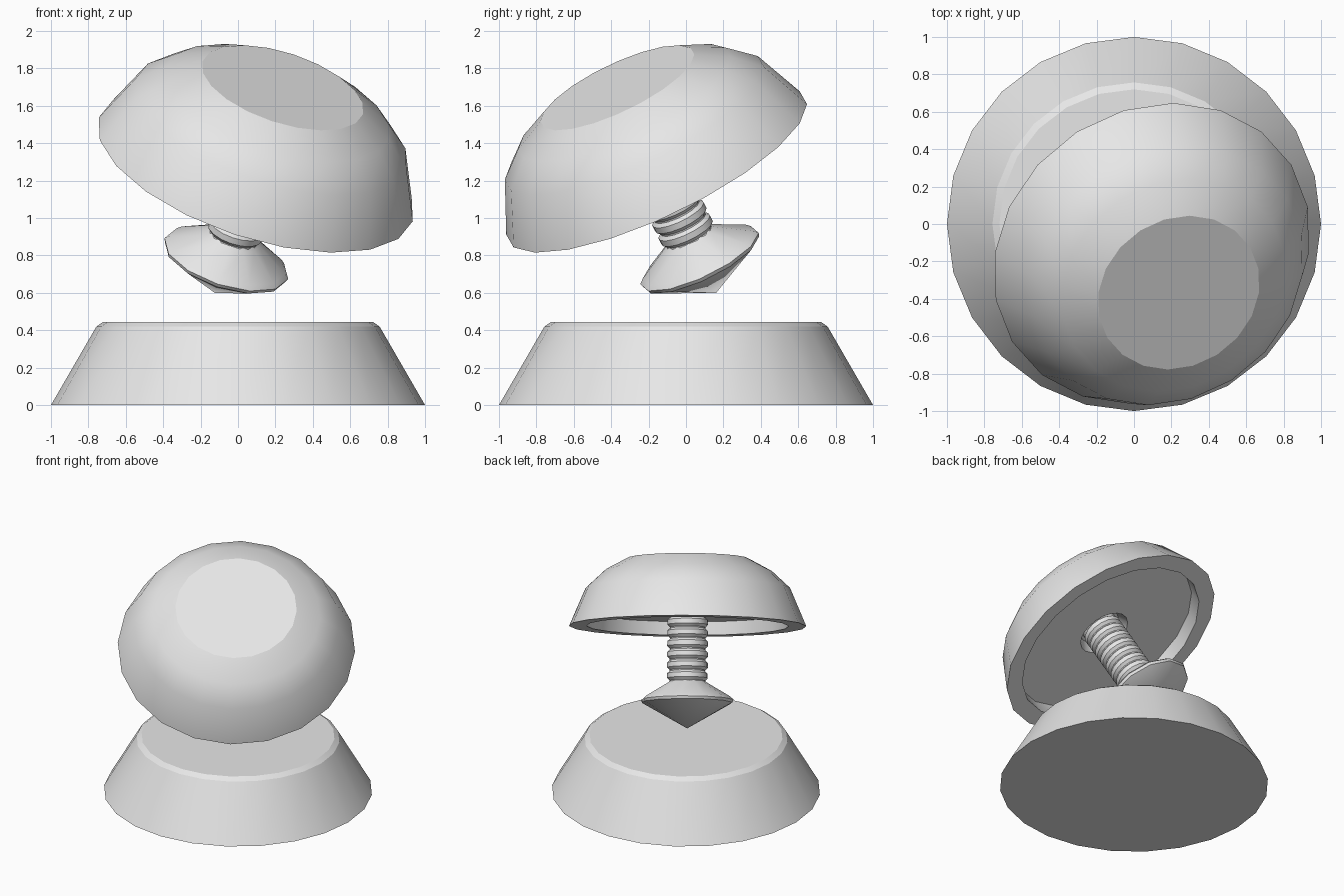
import bpy, bmesh, math
from mathutils import Matrix, Vector

if "Cube" in bpy.data.objects:
    bpy.data.objects.remove(bpy.data.objects["Cube"])

grey = bpy.data.materials.new("plain_grey")
grey.diffuse_color = (0.8, 0.8, 0.8, 1)
grey.use_nodes = True
grey.node_tree.nodes["Principled BSDF"].inputs["Base Color"].default_value = grey.diffuse_color


def lathe(name, profile, sides, matrix, angle):
    """Spin a (radius, height) profile around local z into a closed solid."""
    bm = bmesh.new()
    rings = []
    for r, h in profile:
        if r < 1e-6:
            rings.append([bm.verts.new((0, 0, h))])
        else:
            rings.append([bm.verts.new((r * math.cos(a), r * math.sin(a), h))
                          for a in (2 * math.pi * i / sides for i in range(sides))])
    for lo, hi in zip(rings, rings[1:]):
        for i in range(sides):
            j = (i + 1) % sides
            if len(lo) == 1:
                bm.faces.new((lo[0], hi[j], hi[i]))
            elif len(hi) == 1:
                bm.faces.new((lo[i], lo[j], hi[0]))
            else:
                bm.faces.new((lo[i], lo[j], hi[j], hi[i]))
    # flat end caps where the profile does not reach the axis
    for ring in (rings[0], rings[-1]):
        if len(ring) > 1:
            bm.faces.new(ring)
    bmesh.ops.recalc_face_normals(bm, faces=bm.faces)
    mesh = bpy.data.meshes.new(name)
    bm.to_mesh(mesh)
    bm.free()
    mesh.materials.append(grey)
    obj = bpy.data.objects.new(name, mesh)
    bpy.context.collection.objects.link(obj)
    obj.matrix_world = matrix
    bpy.ops.object.select_all(action='DESELECT')
    obj.select_set(True)
    bpy.context.view_layer.objects.active = obj
    bpy.ops.object.shade_smooth_by_angle(angle=math.radians(angle))
    return obj


# Tilted frame shared by cap, screw and foot, with its origin at the cap rim
axis = Vector((0.285, -0.415, 0.863)).normalized()
side_y = (Vector((0, 1, 0)) - axis * axis.y).normalized()
side_x = side_y.cross(axis)
tilt = Matrix((side_x, side_y, axis)).transposed().to_4x4()
tilt.translation = (0.095, -0.157, 1.26)

# Base: wide tapered block with a small top bevel
lathe("base", [(1, 0), (0.757, 0.42), (0.72, 0.445)], 24, Matrix(), 25)

# Cap: squashed dome with flat top, recessed underside and screw socket
lathe("cap", [(0, 0.17), (0.16, 0.17), (0.2, 0.1), (0.745, 0.1), (0.753, 0),
              (0.884, 0), (0.762, 0.285), (0.625, 0.412), (0.452, 0.505)],
      20, tilt, 25)

# Screw: ridged shaft
pitch, turns = 0.08, 7
thread = [(0.14, -0.43)]
for k in range(turns):
    z = -0.41 + k * pitch
    thread += [(0.133, z), (0.152, z + 0.02), (0.152, z + 0.055), (0.133, z + pitch - 0.008)]
thread.append((0.14, 0.17))
lathe("screw", thread, 16, tilt, 35)

# Foot: double cone with a thin rim
lathe("foot", [(0, -0.765), (0.34, -0.572), (0.348, -0.552), (0.325, -0.53),
               (0.15, -0.425), (0.13, -0.41)], 12, tilt, 35)
